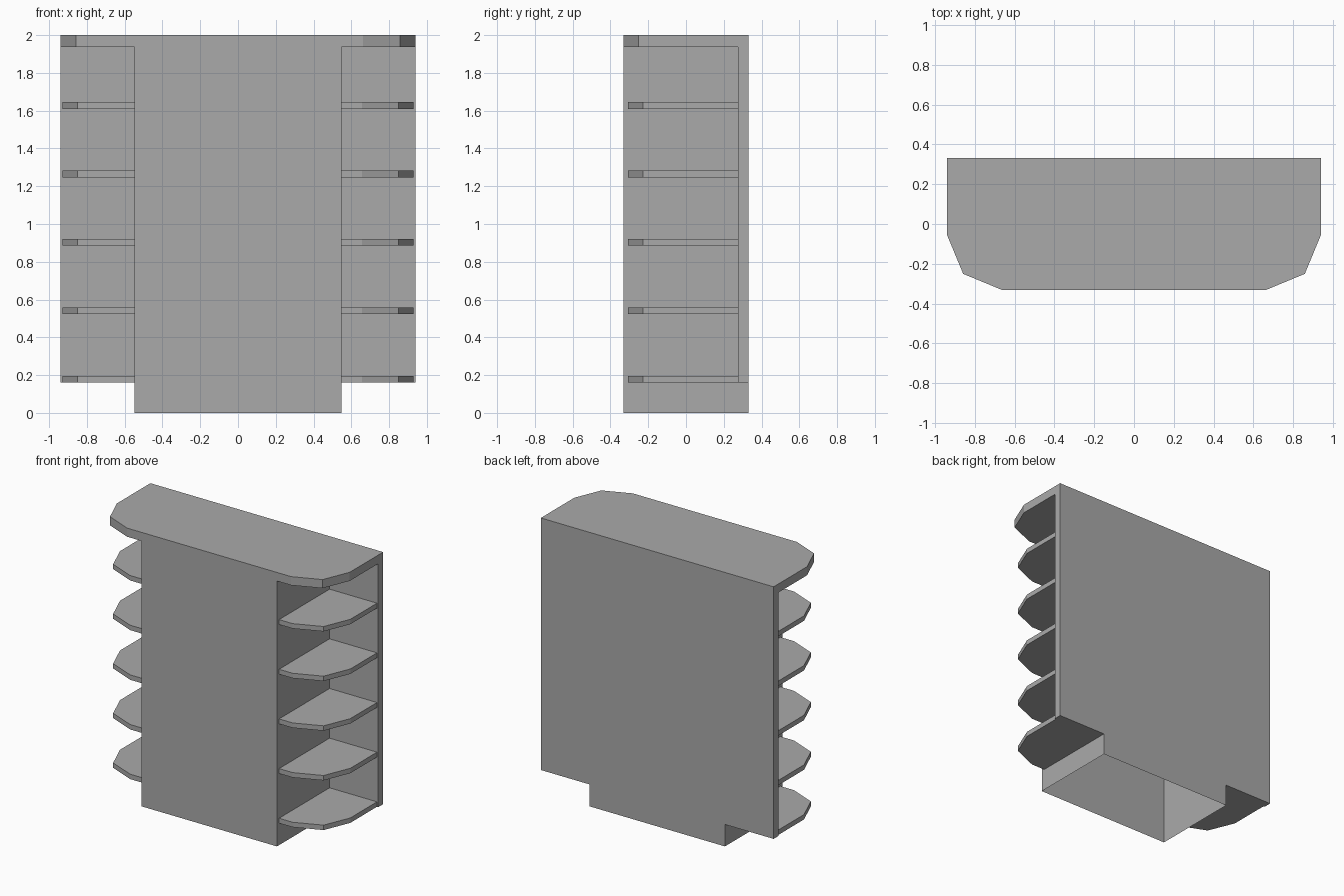
import bpy
import bmesh
from math import sin, cos, pi

if "Cube" in bpy.data.objects:
    bpy.data.objects.remove(bpy.data.objects["Cube"], do_unlink=True)

grey = bpy.data.materials.new("plain grey")
grey.use_nodes = True
colour = (0.4, 0.4, 0.4, 1)
grey.diffuse_color = colour
grey.node_tree.nodes["Principled BSDF"].inputs["Base Color"].default_value = colour

BACK, FRONT = 0.332, -0.332
CORE_X, WIDE_X = 0.547, 0.94
PANEL_Y = 0.275
BASE_Z, SLAB_Z, TOP_Z = 0.16, 1.937, 2.0


def prism(name, outline, z0, z1, caps=True):
    """Extrude a flat outline from z0 to z1."""
    bm = bmesh.new()
    low = [bm.verts.new((x, y, z0)) for x, y in outline]
    high = [bm.verts.new((x, y, z1)) for x, y in outline]
    n = len(outline)
    for i in range(n):
        j = (i + 1) % n
        bm.faces.new((low[i], low[j], high[j], high[i]))
    if caps:
        bm.faces.new(low[::-1])
        bm.faces.new(high)
    # Counter-clockwise outlines face outward; mirrored ones are flipped
    area = sum(a[0] * b[1] - b[0] * a[1]
               for a, b in zip(outline, outline[1:] + outline[:1]))
    if area < 0:
        bmesh.ops.reverse_faces(bm, faces=bm.faces[:])
    mesh = bpy.data.meshes.new(name)
    bm.to_mesh(mesh)
    bm.free()
    mesh.materials.append(grey)
    obj = bpy.data.objects.new(name, mesh)
    bpy.context.collection.objects.link(obj)
    return obj


def corner(cx, cy, r):
    """Faceted quarter round, from the front edge to the side edge."""
    return [(cx + r * sin(k * pi / 4), cy - r * cos(k * pi / 4)) for k in range(3)]


def rect(x0, x1, y0, y1):
    return [(x0, y0), (x1, y0), (x1, y1), (x0, y1)]


def mirrored(points):
    return [(-x, y) for x, y in points]


# Hollow core, open underneath
prism("core_walls", rect(-CORE_X, CORE_X, FRONT, BACK), 0, SLAB_Z, caps=False)

# Top slab with faceted front corners
side = corner(0.662, FRONT + 0.278, 0.278) + [(WIDE_X, BACK)]
prism("top_slab", side + mirrored(side)[::-1], SLAB_Z, TOP_Z)

# Side wings: back panel and five shelves on each side
panel = rect(CORE_X, WIDE_X, PANEL_Y, BACK)
shelf = [(CORE_X, -0.307)] + corner(0.656, -0.033, 0.274) + [
    (0.93, PANEL_Y), (CORE_X, PANEL_Y)]
for label, place in (("left", list), ("right", mirrored)):
    prism(label + "_back_panel", place(panel), BASE_Z, SLAB_Z)
    for i in range(5):
        z = BASE_Z + i * 0.3625
        prism(f"{label}_shelf_{i + 1}", place(shelf), z, z + 0.036)
